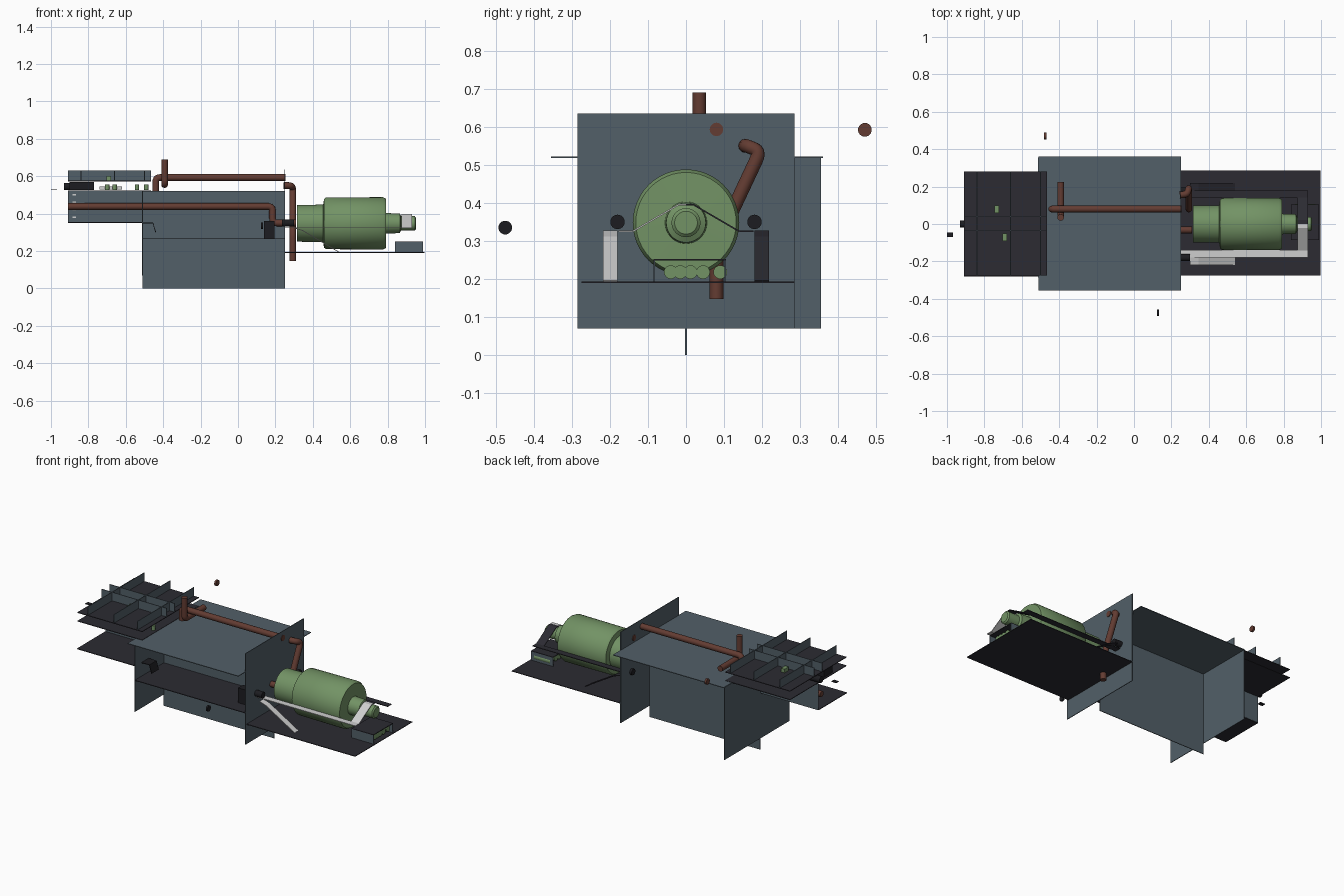
import bpy, bmesh, math
from mathutils import Vector

if "Cube" in bpy.data.objects:
    bpy.data.objects.remove(bpy.data.objects["Cube"])

def mat(name, r, g, b):
    m = bpy.data.materials.new(name)
    m.diffuse_color = (r, g, b, 1)
    m.use_nodes = True
    m.node_tree.nodes["Principled BSDF"].inputs["Base Color"].default_value = m.diffuse_color
    return m

BLUE = mat("slate_blue", .085, .115, .138)
DARK = mat("dark_grey", .025, .024, .032)
GREEN = mat("sage_green", .17, .29, .13)
BROWN = mat("rust_brown", .125, .045, .032)
WHITE = mat("pale_grey", .62, .62, .62)
BLACK = mat("black", .012, .012, .015)
T = .002  # half thickness of sheet

def finish(name, bm, m, smooth=False):
    me = bpy.data.meshes.new(name)
    bmesh.ops.recalc_face_normals(bm, faces=bm.faces)
    bm.to_mesh(me)
    bm.free()
    ob = bpy.data.objects.new(name, me)
    bpy.context.collection.objects.link(ob)
    me.materials.append(m)
    if smooth:
        bpy.context.view_layer.objects.active = ob
        ob.select_set(True)
        bpy.ops.object.shade_smooth_by_angle(angle=math.radians(40))
        ob.select_set(False)
    return ob

def box(name, m, x, y, z):
    """Box from ranges; a single number makes a thin sheet in that axis."""
    r = [a if isinstance(a, tuple) else (a - T, a + T) for a in (x, y, z)]
    bm = bmesh.new()
    bmesh.ops.create_cube(bm, size=1)
    for v in bm.verts:
        v.co = Vector([(lo + hi) / 2 + c * (hi - lo) for c, (lo, hi) in zip(v.co, r)])
    return finish(name, bm, m)

def lathe(name, m, profile, origin, axis='X', n=48):
    """Solid of revolution from (distance, radius) points."""
    bm = bmesh.new()
    rings = []
    for d, r in profile:
        ring = []
        for i in range(n):
            a = 2 * math.pi * i / n
            p = (d, r * math.cos(a), r * math.sin(a))
            if axis == 'Y':
                p = (p[1], p[0], p[2])
            elif axis == 'Z':
                p = (p[1], p[2], p[0])
            ring.append(bm.verts.new(Vector(p) + Vector(origin)))
        rings.append(ring)
    for a, b in zip(rings, rings[1:]):
        for i in range(n):
            bm.faces.new((a[i], a[(i + 1) % n], b[(i + 1) % n], b[i]))
    bm.faces.new(rings[0])
    bm.faces.new(rings[-1])
    return finish(name, bm, m, True)

def pipe(name, pts, r=.018, bend=.025):
    """Round pipe along a path with rounded corners."""
    P = [Vector(p) for p in pts]
    path = [P[0]]
    for a, b, c in zip(P, P[1:], P[2:]):
        s = b + (a - b).normalized() * min(bend, (a - b).length * .45)
        e = b + (c - b).normalized() * min(bend, (c - b).length * .45)
        for k in range(6):
            t = k / 5
            path.append(s * (1 - t) ** 2 + b * 2 * t * (1 - t) + e * t * t)
    path.append(P[-1])
    cu = bpy.data.curves.new(name, 'CURVE')
    cu.dimensions = '3D'
    cu.bevel_depth = r
    cu.bevel_resolution = 4
    cu.use_fill_caps = True
    sp = cu.splines.new('POLY')
    sp.points.add(len(path) - 1)
    for q, p in zip(sp.points, path):
        q.co = (*p, 1)
    cu.materials.append(BROWN)
    ob = bpy.data.objects.new(name, cu)
    bpy.context.collection.objects.link(ob)

def strip(name, m, rails):
    """Thin sheet between pairs of points."""
    bm = bmesh.new()
    pairs = [(bm.verts.new(a), bm.verts.new(b)) for a, b in rails]
    for (a, b), (c, d) in zip(pairs, pairs[1:]):
        bm.faces.new((a, b, d, c))
    ob = finish(name, bm, m)
    mod = ob.modifiers.new("thickness", 'SOLIDIFY')
    mod.thickness = .004
    mod.offset = 0

# Main bay: crossing sheets
box("bay_top", BLUE, (-.51, .25), (-.355, .36), .52)
box("bay_centre_wall", BLUE, (-.51, .25), 0, (0, .52))
box("bay_shelf", DARK, (-.51, .25), (-.285, 0), .265)
box("bay_rear_bulkhead", BLUE, -.51, (-.285, .355), (.07, .52))
box("engine_firewall", BLUE, .25, (-.285, .285), (.07, .635))

# Avionics tray: stacked shelves with an egg-crate of dividers
box("tray_floor", DARK, (-.91, -.465), (-.275, .28), .522)
box("tray_deck", DARK, (-.91, -.465), (-.275, .28), .575)
box("lower_shelf", DARK, (-.91, -.51), (-.28, 0), .352)
box("lower_centre_wall", BLUE, (-.91, -.51), 0, (.352, .52))
for y in (.042, -.036):
    box("tray_long_divider", BLUE, (-.91, -.465), y, (.575, .63))
for x in (-.84, -.66, -.50):
    box("tray_cross_divider", BLUE, x, (-.275, .28), (.575, .63))

# Small equipment on the tray
box("tray_unit", BLACK, (-.90, -.77), (-.15, -.07), (.525, .57))
box("tray_card", WHITE, (-.74, -.62), (-.12, -.06), (.53, .545))
for x in (-.70, -.66, -.54, -.49):
    lathe("tray_capacitor", GREEN, [(0, .012), (.03, .012)], (x, -.13, .525), 'Z', 16)
for x, y in ((-.735, .08), (-.69, -.07)):
    box("tray_connector", GREEN, (x - .012, x + .012), (y - .02, y + .02), (.577, .60))
lathe("tray_motor", BLACK, [(-.93, .02), (-.86, .02)], (0, 0, .545), 'X', 20)
for z in (.38, .42, .46, .50):
    box("wall_tag", WHITE, (-.885, -.865), (-.006, -.002), (z - .004, z + .004))

# Engine body
lathe("engine_body", GREEN,
      [(.315, .098), (.455, .1), (.46, .13), (.47, .138), (.775, .14),
       (.79, .132), (.792, .055), (.865, .052), (.872, .038), (.945, .038), (.952, .03)],
      (0, 0, .348))

# Engine platform and end box
box("engine_platform", DARK, (.25, .997), (-.275, .285), .192)
box("end_box_top", DARK, (.84, .99), (-.085, .105), .25)
for y in (-.083, .103):
    box("end_box_side", BLUE, (.84, .99), y, (.192, .252))
for y in (-.04, -.015, .012, .045, .09):
    lathe("end_box_cell", GREEN, [(.86, .018), (.97, .018)], (0, y, .218), 'X', 20)

# Engine cradle: rails, arch and braces, pale on one side and dark on the other
for s, m in ((-1, WHITE), (1, DARK)):
    strip("cradle_rail", m, [((.25, s * .14, .325), (.25, s * .178, .325)),
                             ((.93, s * .14, .325), (.93, s * .178, .325))])
    strip("cradle_arch", m, [((.875, s * .14, .325), (.93, s * .14, .325)),
                             ((.875, s * .02, .395), (.93, s * .02, .395)),
                             ((.875, 0, .395), (.93, 0, .395))])
    strip("cradle_brace", m, [((.30, s * .18, .325), (.30, s * .218, .325)),
                              ((.345, s * .18, .31), (.345, s * .218, .31)),
                              ((.54, s * .18, .194), (.54, s * .218, .194))])
    lathe("cradle_mount", BLACK, [(.235, .019), (.30, .019)], (0, s * .18, .35), 'X', 24)

# Bay brackets
box("bay_bracket", BLACK, (.14, .195), (-.20, -.15), (.268, .36))
strip("rear_bracket", BLACK, [((-.51, -.15, .35), (-.51, -.22, .35)),
                              ((-.455, -.15, .35), (-.455, -.22, .35)),
                              ((-.44, -.15, .30), (-.44, -.22, .30))])

# Pipework
pipe("upper_pipe", [(.255, .08, .593), (-.44, .08, .593), (-.44, .08, .52)])
pipe("vent_pipe", [(-.392, .035, .69), (-.392, .035, .555), (-.392, .225, .555)])
pipe("lower_pipe", [(-.91, -.032, .438), (.185, -.032, .438), (.185, -.032, .35), (.31, -.032, .35)])
pipe("engine_pipe", [(.293, .08, .148), (.293, .08, .29), (.293, .195, .535),
                     (.285, .16, .55), (.245, .155, .55)])

# Loose caps set away from the body
lathe("far_cap", BROWN, [(-.48, .018), (-.468, .018)], (0, .47, .592), 'X', 24)
lathe("near_cap", BLACK, [(.124, .018), (.134, .018)], (0, -.475, .335), 'X', 24)
box("end_tag", BLACK, (-1.0, -.967), (-.07, -.045), .527)
